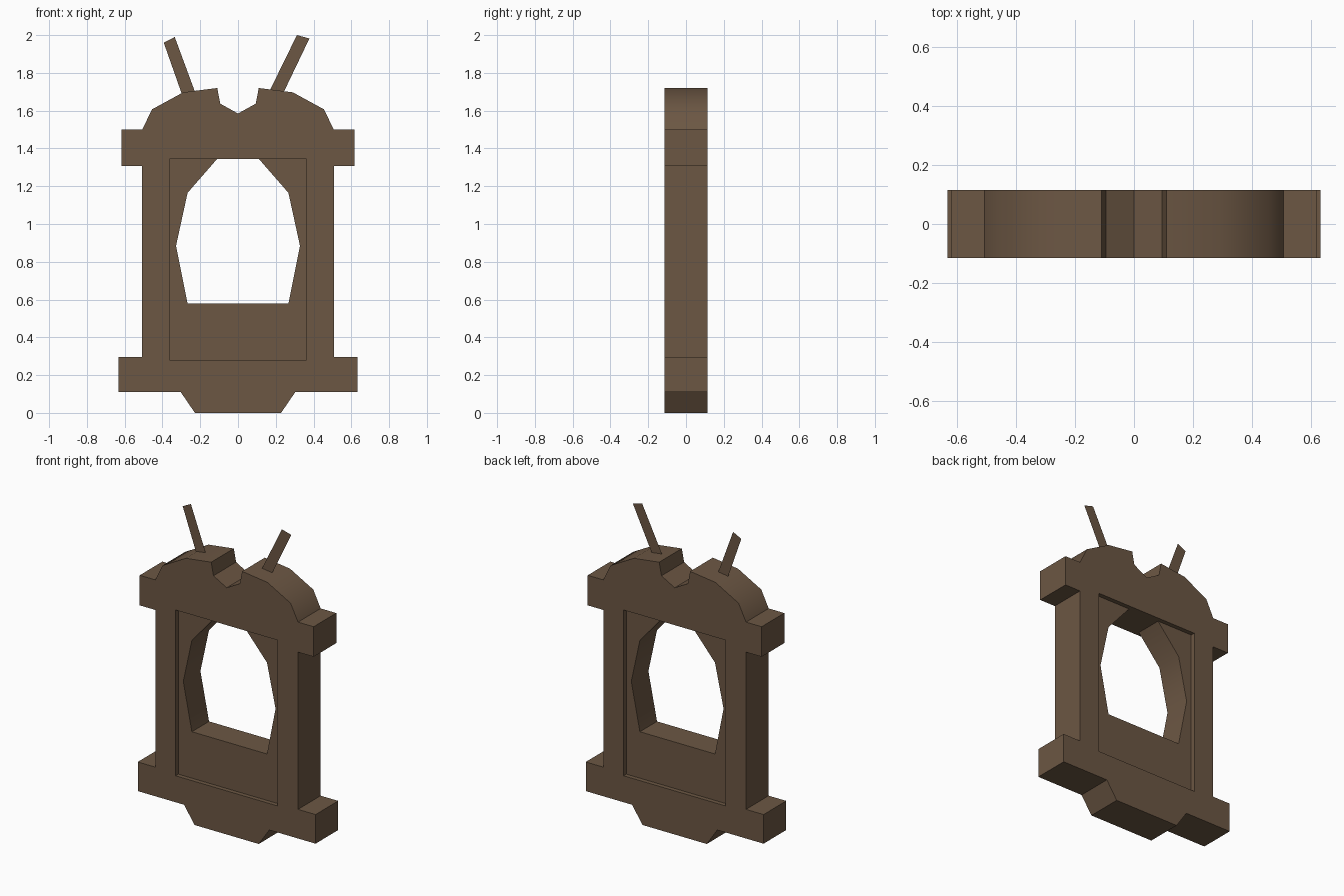
import bpy, bmesh, math

if "Cube" in bpy.data.objects:
    bpy.data.objects.remove(bpy.data.objects["Cube"])

wood = bpy.data.materials.new("dark brown")
wood.diffuse_color = (0.150, 0.095, 0.057, 1)
wood.use_nodes = True
wood.node_tree.nodes["Principled BSDF"].inputs["Base Color"].default_value = wood.diffuse_color


def plate(name, loops, half_depth):
    """Filled 2D outlines (x, z), extruded both ways along y."""
    curve = bpy.data.curves.new(name, 'CURVE')
    curve.dimensions = '2D'
    curve.fill_mode = 'BOTH'
    curve.extrude = half_depth
    for pts in loops:
        s = curve.splines.new('POLY')
        s.points.add(len(pts) - 1)
        for p, (x, z) in zip(s.points, pts):
            p.co = (x, z, 0, 1)
        s.use_cyclic_u = True
    ob = bpy.data.objects.new(name, curve)
    bpy.context.collection.objects.link(ob)
    ob.rotation_euler.x = math.pi / 2
    bpy.ops.object.select_all(action='DESELECT')
    ob.select_set(True)
    bpy.context.view_layer.objects.active = ob
    bpy.ops.object.convert(target='MESH')
    ob = bpy.context.view_layer.objects.active
    ob.name = name
    # weld caps to sides
    bm = bmesh.new()
    bm.from_mesh(ob.data)
    bmesh.ops.remove_doubles(bm, verts=bm.verts, dist=0.0005)
    bmesh.ops.recalc_face_normals(bm, faces=bm.faces)
    bm.to_mesh(ob.data)
    bm.free()
    bpy.ops.object.shade_smooth_by_angle(angle=math.radians(40))
    ob.data.materials.clear()
    ob.data.materials.append(wood)
    return ob


def mirrored(half):
    """Close a right-hand half outline with its mirror image."""
    return half + [(-x, z) for x, z in reversed(half) if x > 0]


# Frame with foot, side lugs, arched top and notch; rectangular opening
outline = mirrored([
    (0.228, 0), (0.303, 0.11), (0.632, 0.11), (0.632, 0.297), (0.507, 0.297),
    (0.507, 1.307), (0.618, 1.307), (0.618, 1.50), (0.507, 1.50),
    (0.455, 1.607), (0.29, 1.697), (0.11, 1.72), (0.094, 1.637), (0, 1.585)])
opening = [(-0.363, 0.28), (0.363, 0.28), (0.363, 1.345), (-0.363, 1.345)]
plate("frame", [outline, opening], 0.115)

# Recessed panel whose faceted window runs up to the frame's top edge
panel = mirrored([
    (0.363, 0.28), (0.363, 1.345), (0.11, 1.345), (0.267, 1.165),
    (0.328, 0.885), (0.267, 0.578)])
plate("recessed_panel", [panel], 0.087)

# Paper-thin splayed prongs on top
prongs = {
    "left_prong": [(-0.298, 1.69), (-0.228, 1.70), (-0.335, 1.99), (-0.393, 1.96)],
    "right_prong": [(0.17, 1.71), (0.243, 1.70), (0.378, 1.982), (0.312, 2.0)],
}
for name, pts in prongs.items():
    me = bpy.data.meshes.new(name)
    me.from_pydata([(x, 0, z) for x, z in pts], [], [(0, 1, 2, 3)])
    me.materials.append(wood)
    bpy.context.collection.objects.link(bpy.data.objects.new(name, me))
